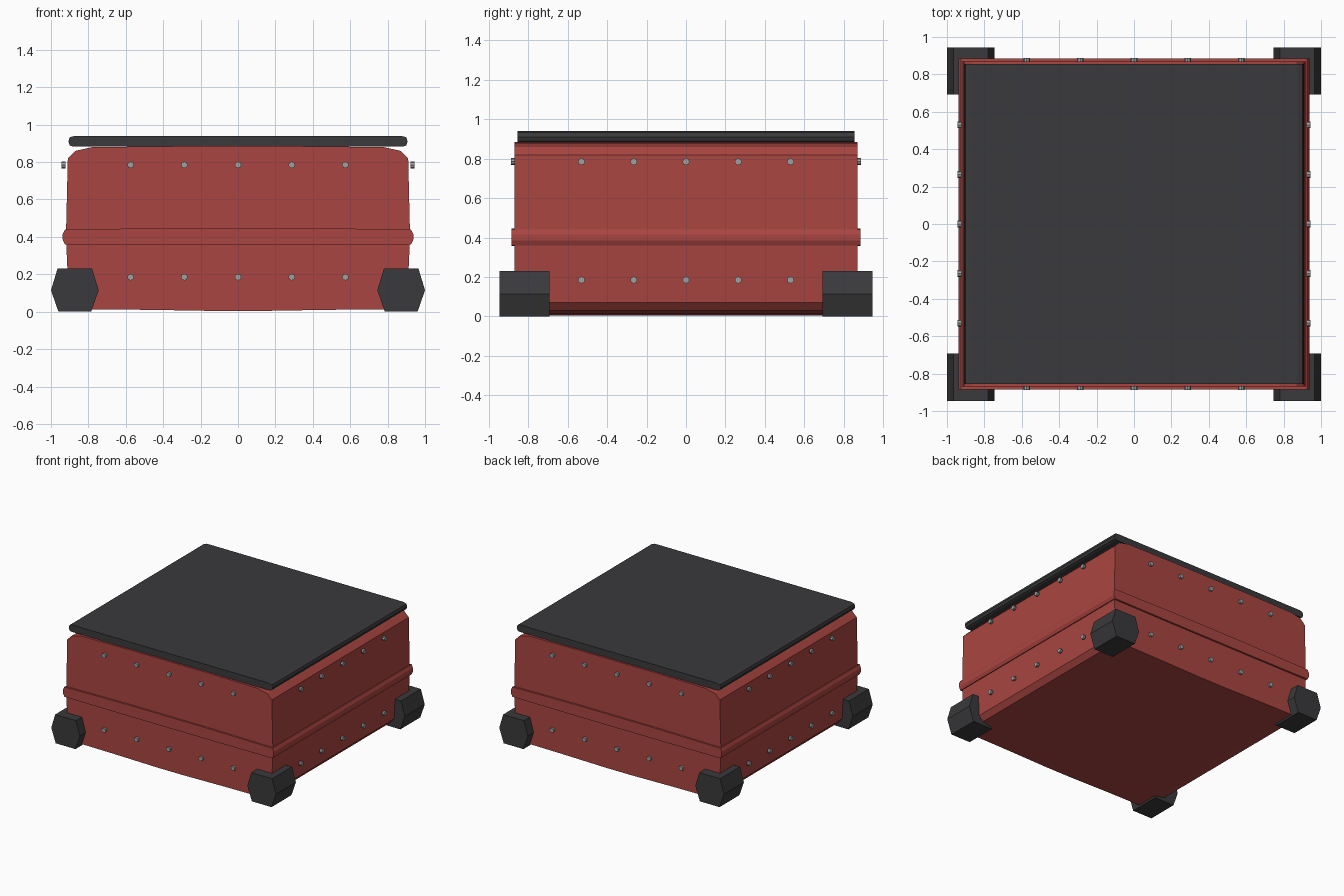
import bpy, bmesh, math
from mathutils import Matrix

if "Cube" in bpy.data.objects:
    bpy.data.objects.remove(bpy.data.objects["Cube"])


def material(name, rgb):
    m = bpy.data.materials.new(name)
    m.diffuse_color = (*rgb, 1)
    m.use_nodes = True
    m.node_tree.nodes["Principled BSDF"].inputs["Base Color"].default_value = m.diffuse_color
    return m


RED = material("red shell", (0.40, 0.06, 0.052))
DARK = material("dark rubber", (0.042, 0.042, 0.045))
STEEL = material("steel", (0.35, 0.35, 0.35))


def finish(name, bm, mat):
    bmesh.ops.recalc_face_normals(bm, faces=bm.faces)
    me = bpy.data.meshes.new(name)
    bm.to_mesh(me)
    bm.free()
    me.materials.append(mat)
    ob = bpy.data.objects.new(name, me)
    bpy.context.collection.objects.link(ob)
    return ob


def extrude_y(name, profile, y0, y1, mat):
    """Extrude a closed x-z outline along y."""
    bm = bmesh.new()
    face = bm.faces.new([bm.verts.new((x, y0, z)) for x, z in profile])
    ext = bmesh.ops.extrude_face_region(bm, geom=[face], use_keep_orig=True)
    verts = [v for v in ext["geom"] if isinstance(v, bmesh.types.BMVert)]
    bmesh.ops.translate(bm, verts=verts, vec=(0, y1 - y0, 0))
    return finish(name, bm, mat)


def mirrored(right):
    """Complete a right-half outline (bottom to top) with its left half."""
    return right + [(-x, z) for x, z in reversed(right)]


# case body with softened corners and slightly bowed sides
extrude_y("case_body", mirrored([
    (0.11, 0.004), (0.47, 0.01), (0.78, 0.013), (0.87, 0.03), (0.905, 0.07),
    (0.92, 0.40), (0.91, 0.82), (0.87, 0.86), (0.78, 0.88), (0.32, 0.885)]),
    -0.87, 0.87, RED)

# raised band round the middle
extrude_y("middle_band", mirrored([
    (0.35, 0.358), (0.925, 0.36), (0.937, 0.385), (0.937, 0.415),
    (0.925, 0.44), (0.35, 0.447)]), -0.885, 0.885, RED)

# lid panel
extrude_y("lid_panel", mirrored([
    (0.885, 0.883), (0.90, 0.89), (0.907, 0.91), (0.90, 0.932),
    (0.875, 0.94)]), -0.855, 0.855, DARK)

# six-sided corner feet
foot = [(0.745, 0.115), (0.785, 0.0), (0.96, 0.0),
        (1.0, 0.115), (0.965, 0.23), (0.78, 0.23)]
for sx, side in ((-1, "left"), (1, "right")):
    for y0, y1, end in ((-0.945, -0.692, "front"), (0.692, 0.945, "back")):
        extrude_y(f"foot_{end}_{side}", [(sx * x, z) for x, z in foot],
                  y0, y1, DARK)

# rivets: two rows of five on every side
for turn, side, dist, step in ((0, "front", 0.878, 0.287), (1, "right", 0.933, 0.265),
                               (2, "back", 0.878, 0.287), (3, "left", 0.933, 0.265)):
    bm = bmesh.new()
    for z in (0.185, 0.785):
        for i in range(-2, 3):
            m = (Matrix.Rotation(turn * math.pi / 2, 4, 'Z')
                 @ Matrix.Translation((i * step, -dist, z))
                 @ Matrix.Rotation(math.pi / 2, 4, 'X'))
            bmesh.ops.create_cone(bm, cap_ends=True, segments=8, radius1=0.018,
                                  radius2=0.018, depth=0.02, matrix=m)
    finish(f"rivets_{side}", bm, STEEL)
